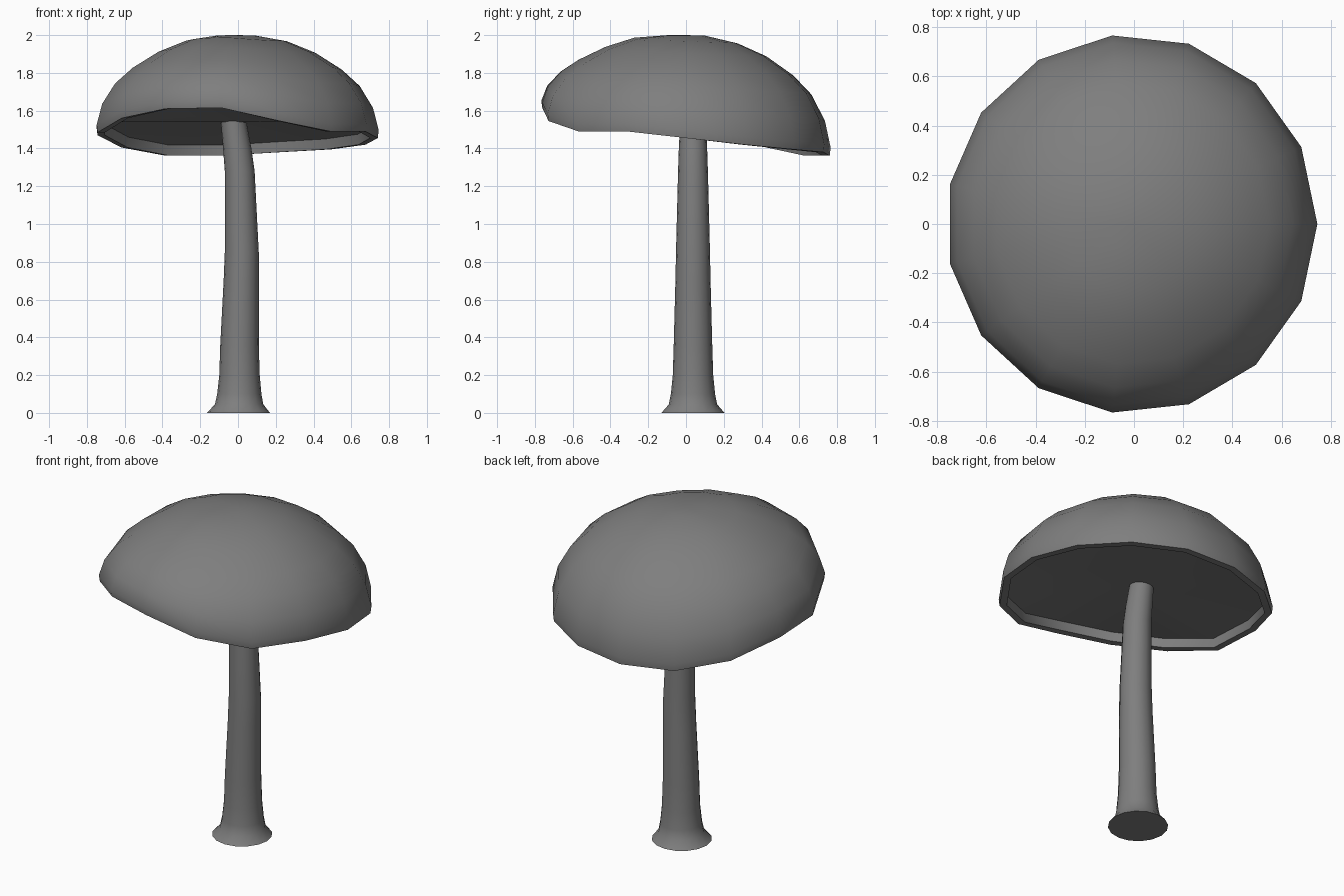
import bpy, bmesh
from math import sin, cos, tau, radians

if "Cube" in bpy.data.objects:
    bpy.data.objects.remove(bpy.data.objects["Cube"])

# Dark grey shared by both parts
grey = bpy.data.materials.new("dark_grey")
grey.diffuse_color = (0.21, 0.21, 0.21, 1)
grey.use_nodes = True
grey.node_tree.nodes["Principled BSDF"].inputs["Base Color"].default_value = grey.diffuse_color


def loft(name, rings, start=None, end=None):
    """Skin closed rings of points; each end gets a fan point or one flat face."""
    bm = bmesh.new()
    vs = [[bm.verts.new(p) for p in ring] for ring in rings]
    n = len(vs[0])
    for a, b in zip(vs, vs[1:]):
        for i in range(n):
            j = (i + 1) % n
            bm.faces.new((a[i], a[j], b[j], b[i]))
    for ring, tip in ((vs[0], start), (vs[-1], end)):
        if tip is None:
            bm.faces.new(ring)
        else:
            t = bm.verts.new(tip)
            for i in range(n):
                bm.faces.new((ring[i], ring[(i + 1) % n], t))
    bmesh.ops.recalc_face_normals(bm, faces=bm.faces)
    mesh = bpy.data.meshes.new(name)
    bm.to_mesh(mesh)
    bm.free()
    mesh.materials.append(grey)
    obj = bpy.data.objects.new(name, mesh)
    bpy.context.collection.objects.link(obj)
    bpy.ops.object.select_all(action='DESELECT')
    obj.select_set(True)
    bpy.context.view_layer.objects.active = obj
    bpy.ops.object.shade_smooth_by_angle(angle=radians(40))
    return obj


# Stem: centre x, height, radius
stem = [(0.002, 0.0, 0.167), (0.006, 0.045, 0.128), (0.007, 0.10, 0.117),
        (0.008, 0.20, 0.107), (0.008, 0.36, 0.102), (0.017, 0.70, 0.093),
        (0.020, 0.85, 0.090), (0.009, 1.28, 0.079), (-0.004, 1.40, 0.075),
        (-0.023, 1.54, 0.068), (-0.028, 1.58, 0.067)]
SIDES = 16
loft("stem", [[(cx + r * cos(tau * i / SIDES), 0.037 + r * sin(tau * i / SIDES), z)
               for i in range(SIDES)] for cx, z, r in stem])

# Cap: wavy rim height at each of the 15 corners, counter-clockwise from +x
rim = [1.455, 1.42, 1.395, 1.38, 1.362, 1.362, 1.405, 1.47,
       1.485, 1.56, 1.61, 1.615, 1.545, 1.49, 1.49]
MEAN = 1.47
# radius, mean height, share of the rim waviness (crown, lip, then underside)
cap = [(0.10, 1.998, 0.01), (0.27, 1.969, 0.12), (0.42, 1.909, 0.2),
       (0.56, 1.822, 0.33), (0.655, 1.737, 0.48), (0.725, 1.625, 0.73),
       (0.755, 1.51, 0.98), (0.750, MEAN, 1.0), (0.710, MEAN, 1.0),
       (0.705, 1.525, 1.0)]
N = len(rim)
loft("cap", [[(-0.01 + r * cos(tau * i / N), 1.02 * r * sin(tau * i / N),
               z + w * (h - MEAN)) for i, h in enumerate(rim)]
             for r, z, w in cap],
     start=(-0.01, 0, 2.0), end=(-0.01, 0, 1.54))
